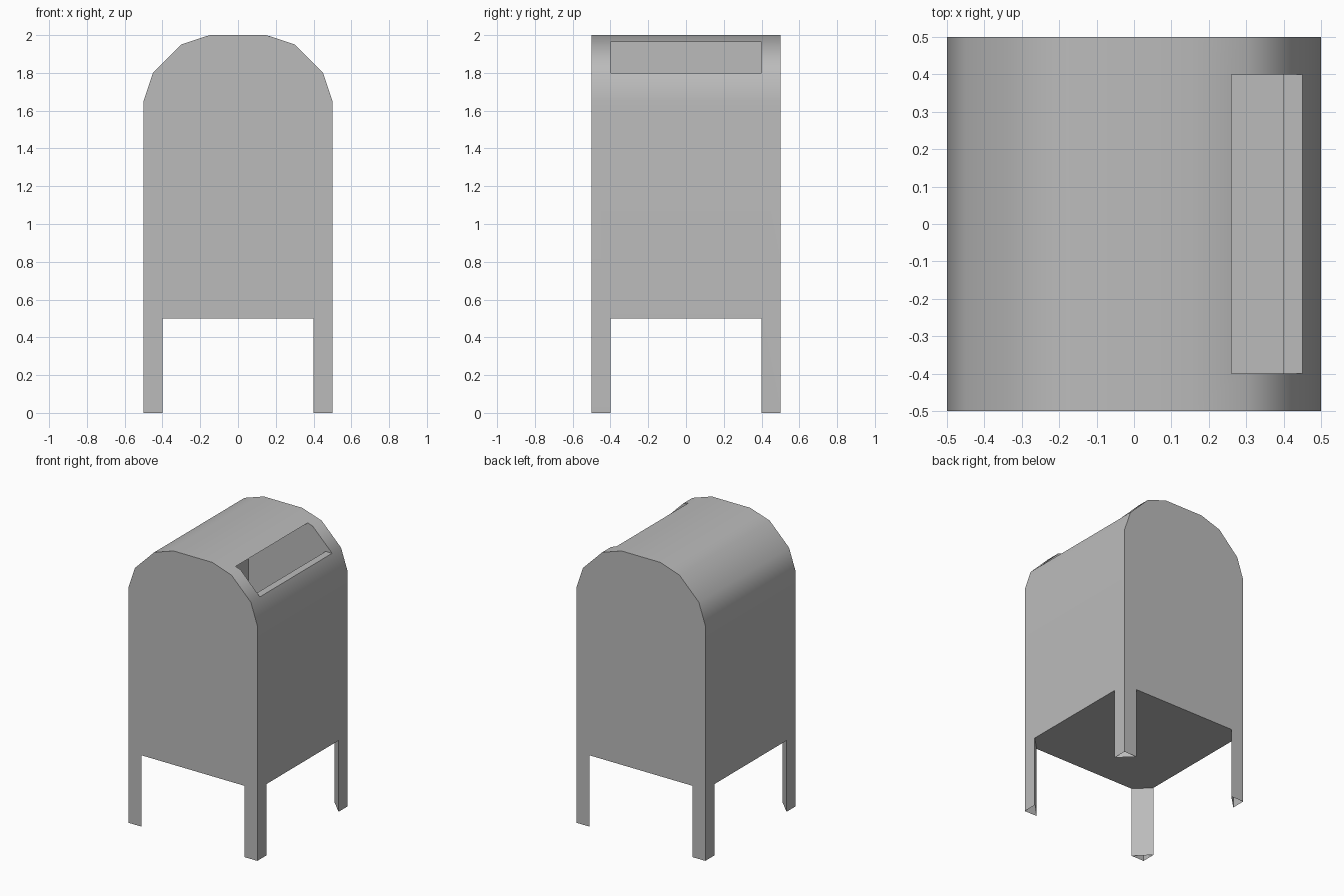
import bpy
import bmesh
import math

cube = bpy.data.objects.get("Cube")
if cube:
    bpy.data.objects.remove(cube, do_unlink=True)

# One plain grey for everything
GREY = (0.5, 0.5, 0.5, 1.0)
grey = bpy.data.materials.new("plain grey")
grey.use_nodes = True
grey.diffuse_color = GREY
grey.node_tree.nodes["Principled BSDF"].inputs["Base Color"].default_value = GREY

W, LEG, BASE = 0.5, 0.1, 0.5     # half width, leg width, underside height
IN = W - LEG
ROOF = [(0.5, 1.65), (0.45, 1.8), (0.3, 1.95), (0.15, 2.0)]
ROOF += [(-x, z) for x, z in reversed(ROOF)]
NOTCH = [(-W, 0), (-IN, 0), (-IN, BASE), (IN, BASE), (IN, 0), (W, 0)]


def add_face(bm, points):
    return bm.faces.new([bm.verts.new(p) for p in points])


def new_object(name, bm):
    bmesh.ops.remove_doubles(bm, verts=bm.verts, dist=1e-5)
    bmesh.ops.recalc_face_normals(bm, faces=bm.faces)
    mesh = bpy.data.meshes.new(name)
    bm.to_mesh(mesh)
    bm.free()
    mesh.materials.append(grey)
    obj = bpy.data.objects.new(name, mesh)
    bpy.context.collection.objects.link(obj)
    return obj


# Mailbox shell: walls run down into the four corner legs
bm = bmesh.new()
for s in (-1, 1):
    add_face(bm, [(x, s * W, z) for x, z in NOTCH + ROOF])                    # front, back
    add_face(bm, [(s * W, y, z) for y, z in NOTCH + [(W, 1.65), (-W, 1.65)]])  # sides
for (x0, z0), (x1, z1) in zip(ROOF, ROOF[1:]):                                 # rounded roof
    add_face(bm, [(x0, -W, z0), (x1, -W, z1), (x1, W, z1), (x0, W, z0)])
octagon = [(IN, -W), (W, -IN), (W, IN), (IN, W), (-IN, W), (-W, IN), (-W, -IN), (-IN, -W)]
add_face(bm, [(x, y, BASE) for x, y in octagon])                               # underside
for sx in (-1, 1):
    for sy in (-1, 1):
        a, b, c = (sx * IN, sy * W), (sx * W, sy * IN), (sx * W, sy * W)
        add_face(bm, [(*a, 0), (*b, 0), (*b, BASE), (*a, BASE)])               # leg inner face
        add_face(bm, [(*a, 0), (*b, 0), (*c, 0)])                              # leg foot
body = new_object("mailbox_body", bm)

# Letter slot: a sill at the roof edge that drops into a deep chute
CHUTE = [(-0.2, 1.2), (0.4, 1.2), (0.4, 1.8), (0.6, 1.8), (0.6, 1.963), (-0.2, 1.963)]
bm = bmesh.new()
profile = add_face(bm, [(x, -0.4, z) for x, z in CHUTE])
side = bmesh.ops.extrude_face_region(bm, geom=[profile], use_keep_orig=True)
bmesh.ops.translate(bm, vec=(0, 0.8, 0),
                    verts=[v for v in side["geom"] if isinstance(v, bmesh.types.BMVert)])
cutter = new_object("slot_cutter", bm)
cutter.hide_render = True

cut = body.modifiers.new("letter_slot", "BOOLEAN")
cut.operation = "DIFFERENCE"
cut.solver = "EXACT"
cut.object = cutter
bpy.ops.object.select_all(action="DESELECT")
body.select_set(True)
bpy.context.view_layer.objects.active = body
bpy.ops.object.modifier_apply(modifier=cut.name)
bpy.data.objects.remove(cutter, do_unlink=True)

# Legs are hollow and open at the feet
bm = bmesh.new()
bm.from_mesh(body.data)
feet = [f for f in bm.faces if f.calc_center_median().z < 0.001]
bmesh.ops.delete(bm, geom=feet, context="FACES")
bm.to_mesh(body.data)
bm.free()

# Smooth roof, crisp corners
bpy.ops.object.shade_smooth_by_angle(angle=math.radians(30))
smooth = body.modifiers.new("flat_walls", "WEIGHTED_NORMAL")
smooth.keep_sharp = True
